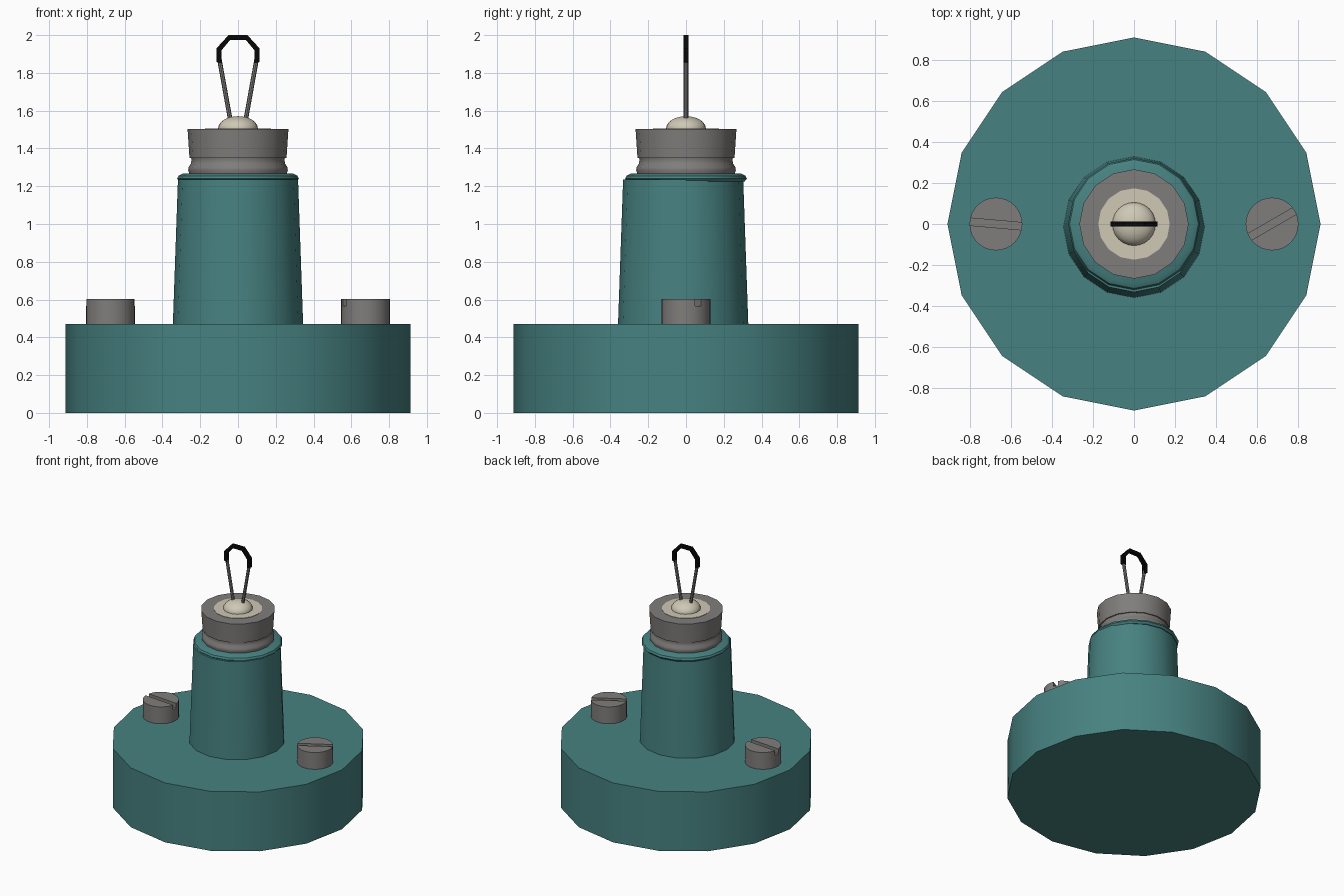
import bpy, bmesh, math
from mathutils import Vector

cube = bpy.data.objects.get("Cube")
if cube:
    bpy.data.objects.remove(cube, do_unlink=True)


def material(name, rgb):
    m = bpy.data.materials.new(name)
    m.use_nodes = True
    m.diffuse_color = (*rgb, 1)
    m.node_tree.nodes["Principled BSDF"].inputs["Base Color"].default_value = (*rgb, 1)
    return m


TEAL = material("teal", (0.062, 0.222, 0.218))
STEEL = material("steel grey", (0.215, 0.208, 0.198))
CREAM = material("cream", (0.62, 0.58, 0.46))
BLACK = material("black", (0.002, 0.002, 0.002))


def finish(name, bm, mats, smooth=True):
    bmesh.ops.recalc_face_normals(bm, faces=bm.faces)
    me = bpy.data.meshes.new(name)
    bm.to_mesh(me)
    bm.free()
    for m in mats:
        me.materials.append(m)
    ob = bpy.data.objects.new(name, me)
    bpy.context.collection.objects.link(ob)
    if smooth:
        bpy.ops.object.select_all(action='DESELECT')
        ob.select_set(True)
        bpy.context.view_layer.objects.active = ob
        bpy.ops.object.shade_smooth_by_angle(angle=math.radians(30))
    return ob


def lathe(name, profile, sides, mat, center=(0, 0)):
    """Stack rings of (radius, z) and close both ends."""
    bm = bmesh.new()
    rings = []
    for r, z in profile:
        rings.append([bm.verts.new((center[0] + r * math.cos(2 * math.pi * i / sides),
                                    center[1] + r * math.sin(2 * math.pi * i / sides), z))
                      for i in range(sides)])
    for a, b in zip(rings, rings[1:]):
        for i in range(sides):
            j = (i + 1) % sides
            bm.faces.new((a[i], a[j], b[j], b[i]))
    bm.faces.new(rings[0])
    bm.faces.new(rings[-1])
    return finish(name, bm, [mat])


# Base and tapered neck with a small rim
lathe("base", [(0.912, 0), (0.912, 0.47)], 16, TEAL)
lathe("neck", [(0.345, 0.465), (0.318, 1.235)], 16, TEAL, (0, -0.015))
lathe("neck_rim", [(0.31, 1.225), (0.322, 1.24), (0.315, 1.255), (0.29, 1.268)], 16, TEAL)

# Metal collar: bead, groove and cap
lathe("collar_bead", [(0.255, 1.26), (0.264, 1.285), (0.262, 1.30), (0.25, 1.318),
                      (0.246, 1.34), (0.25, 1.355)], 16, STEEL)
lathe("collar_cap", [(0.257, 1.35), (0.267, 1.503)], 16, STEEL)

# Cream insulator plate and dome
lathe("insulator_plate", [(0.175, 1.498), (0.175, 1.506)], 16, CREAM)
bm = bmesh.new()
bmesh.ops.create_uvsphere(bm, u_segments=24, v_segments=12, radius=0.106)
for v in bm.verts:
    v.co.z = 1.505 + v.co.z * 0.62
finish("insulator_dome", bm, [CREAM])

# Two support wires, leaning outwards
for side, label in ((1, "left"), (-1, "right")):
    a, b = Vector((side * 0.037, 0, 1.53)), Vector((side * 0.1, 0, 1.88))
    bm = bmesh.new()
    bmesh.ops.create_cone(bm, cap_ends=True, segments=8, radius1=0.012,
                          radius2=0.012, depth=(b - a).length)
    rot = (b - a).to_track_quat('Z', 'Y')
    for v in bm.verts:
        v.co = rot @ v.co + (a + b) / 2
    finish(label + "_support_wire", bm, [STEEL])

# Black loop joining the wires, square in section
outer = [(-0.114, 1.858), (-0.114, 1.93), (-0.05, 2.0)]
inner = [(-0.087, 1.85), (-0.087, 1.92), (-0.041, 1.975)]
outer += [(-x, z) for x, z in reversed(outer)]
inner += [(-x, z) for x, z in reversed(inner)]
bm = bmesh.new()
sections = []
for (ox, oz), (ix, iz) in zip(outer, inner):
    sections.append([bm.verts.new(c) for c in ((ox, -0.013, oz), (ox, 0.013, oz),
                                               (ix, 0.013, iz), (ix, -0.013, iz))])
for a, b in zip(sections, sections[1:]):
    for i in range(4):
        j = (i + 1) % 4
        bm.faces.new((a[i], a[j], b[j], b[i]))
bm.faces.new(sections[0])
bm.faces.new(sections[-1])
finish("black_loop", bm, [BLACK], smooth=False)

# Slotted screws
for x, angle, label in ((0.675, 30, "left"), (-0.675, -5, "right")):
    screw = lathe(label + "_screw", [(0.129, 0.46), (0.129, 0.603)], 32, STEEL, (x, 0))
    bm = bmesh.new()
    bmesh.ops.create_cube(bm, size=1)
    cutter = finish("slot_cutter", bm, [STEEL], smooth=False)
    cutter.scale = (0.4, 0.036, 0.08)
    cutter.location = (x, 0, 0.605)
    cutter.rotation_euler.z = math.radians(angle)
    cutter.hide_render = True
    mod = screw.modifiers.new("slot", 'BOOLEAN')
    mod.operation = 'DIFFERENCE'
    mod.solver = 'EXACT'
    mod.object = cutter
    bpy.context.view_layer.update()
    bpy.ops.object.select_all(action='DESELECT')
    screw.select_set(True)
    bpy.context.view_layer.objects.active = screw
    bpy.ops.object.modifier_apply(modifier="slot")
    bpy.data.objects.remove(cutter, do_unlink=True)
    bpy.ops.object.shade_smooth_by_angle(angle=math.radians(30))
